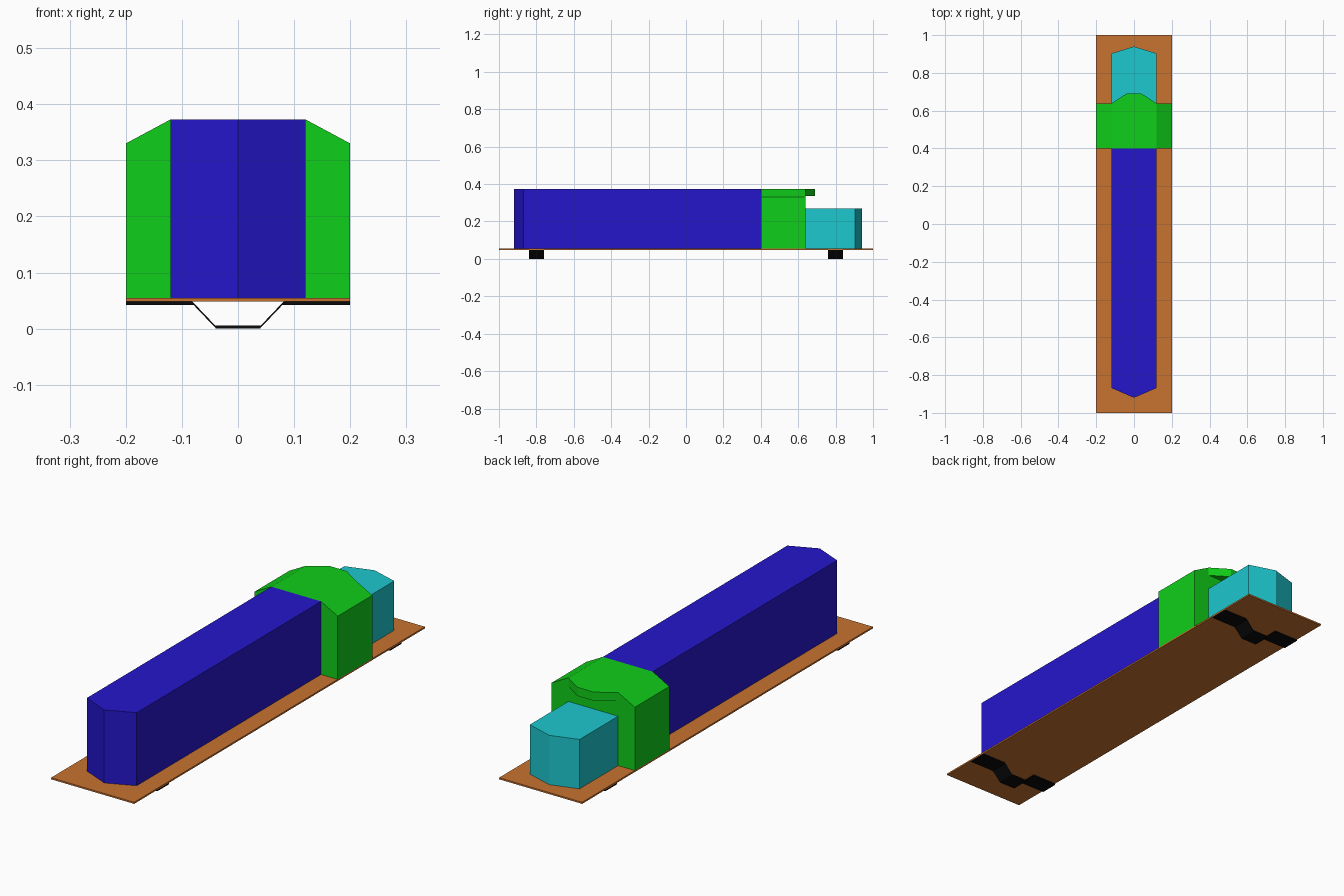
import bpy, bmesh
from mathutils import Vector

if "Cube" in bpy.data.objects:
    bpy.data.objects.remove(bpy.data.objects["Cube"])


def material(name, rgb):
    m = bpy.data.materials.new(name)
    m.diffuse_color = (*rgb, 1)
    m.use_nodes = True
    m.node_tree.nodes["Principled BSDF"].inputs["Base Color"].default_value = m.diffuse_color
    return m


def prism(name, outline, direction, mat):
    """Extrude a closed outline of 3D points along a direction into a solid."""
    bm = bmesh.new()
    face = bm.faces.new([bm.verts.new(p) for p in outline])
    ext = bmesh.ops.extrude_face_region(bm, geom=[face], use_keep_orig=True)
    verts = [g for g in ext["geom"] if isinstance(g, bmesh.types.BMVert)]
    bmesh.ops.translate(bm, vec=Vector(direction), verts=verts)
    bmesh.ops.recalc_face_normals(bm, faces=bm.faces)
    mesh = bpy.data.meshes.new(name)
    bm.to_mesh(mesh)
    bm.free()
    obj = bpy.data.objects.new(name, mesh)
    obj.data.materials.append(mat)
    bpy.context.collection.objects.link(obj)
    return obj


def plan(name, points, z0, z1, mat):
    return prism(name, [(x, y, z0) for x, y in points], (0, 0, z1 - z0), mat)


def section(name, points, y0, y1, mat):
    return prism(name, [(x, y0, z) for x, z in points], (0, y1 - y0, 0), mat)


def mirrored(half):
    """Mirror a right-hand half profile across x = 0."""
    return half + [(-x, v) for x, v in reversed(half) if x > 0]


orange = material("orange", (0.58, 0.17, 0.03))
blue = material("blue", (0.018, 0.008, 0.6))
green = material("green", (0.005, 0.62, 0.01))
cyan = material("cyan", (0.012, 0.58, 0.62))
black = material("black", (0.003, 0.003, 0.003))

FLOOR, ROOF = 0.055, 0.373

# Flat deck
plan("deck", mirrored([(0.2, -1), (0.2, 1)]), 0.048, FLOOR, orange)

# Long hull with a pointed front end
plan("long_hull", mirrored([(0, -0.92), (0.12, -0.868), (0.12, 0.4)]), FLOOR, ROOF, blue)

# Cab with chamfered roof, and the visor over its window side
section("cab", mirrored([(0.2, FLOOR), (0.2, 0.33), (0.12, ROOF)]), 0.4, 0.638, green)
plan("visor", mirrored([(0.12, 0.638), (0.04, 0.69)]), 0.335, ROOF, green)

# Low pointed nose
plan("nose", mirrored([(0.12, 0.638), (0.12, 0.903), (0, 0.94)]), FLOOR, 0.27, cyan)

# Bent strip under each end of the deck
t = 0.006
lower = [(0.2, 0.042), (0.079, 0.042), (0.039, 0)]
upper = [(0.041, t), (0.081, 0.048), (0.2, 0.048)]
strip = lower + [(-x, z) for x, z in reversed(lower)]
strip += [(-x, z) for x, z in reversed(upper)] + upper
for label, y in (("front", -0.8), ("rear", 0.8)):
    section(label + "_skid", strip, y - 0.04, y + 0.04, black)
